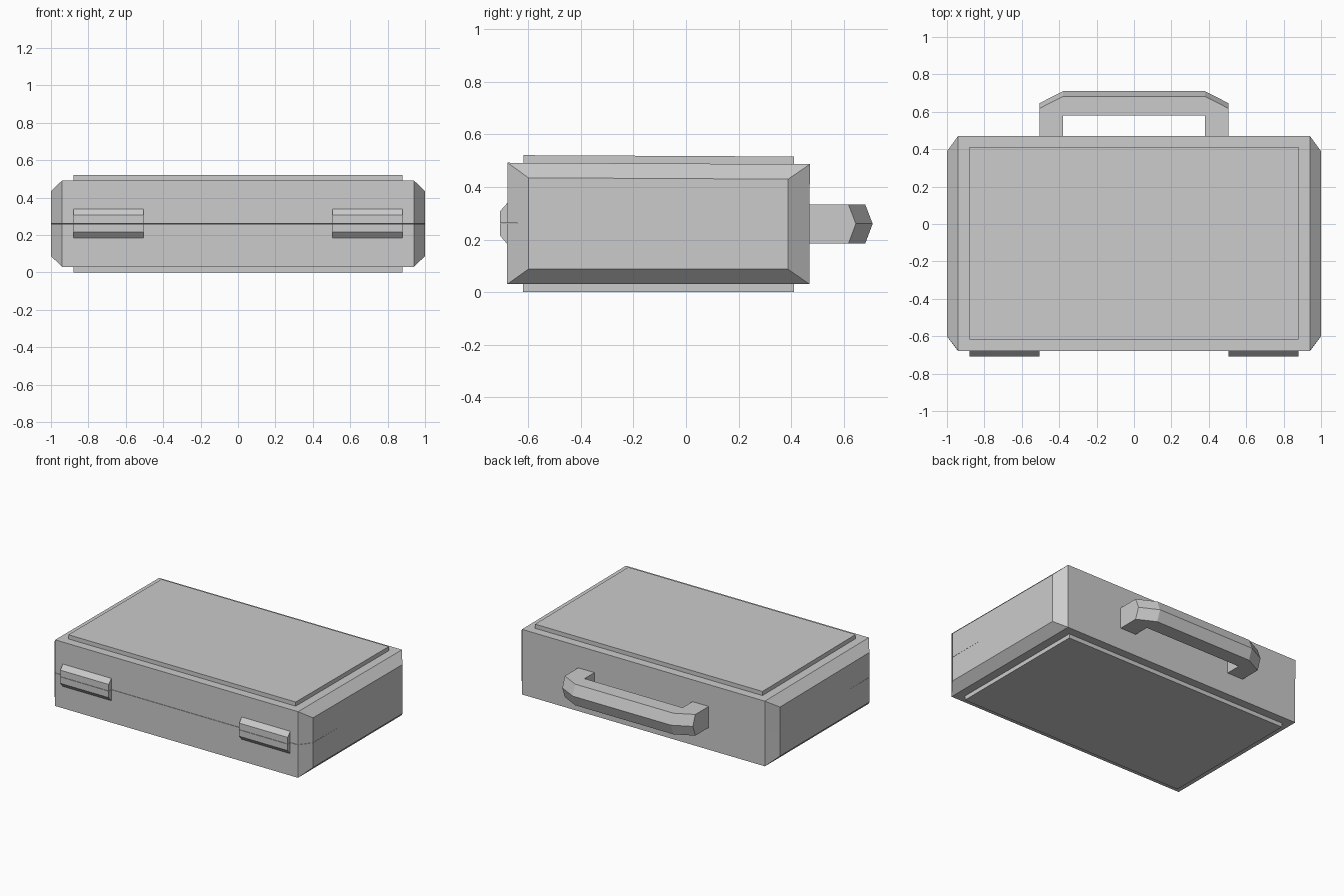
import bpy, bmesh
from mathutils import Matrix, Vector

cube = bpy.data.objects.get("Cube")
if cube:
    bpy.data.objects.remove(cube, do_unlink=True)

grey = bpy.data.materials.new("case grey")
grey.use_nodes = True
GREY = (0.6, 0.6, 0.6, 1)
grey.diffuse_color = GREY
grey.node_tree.nodes["Principled BSDF"].inputs["Base Color"].default_value = GREY

SEAM = 0.26
HINGE = Vector((0, -0.27, SEAM))
# The lid sits very slightly open towards the front
LID_TILT = Matrix.Translation(HINGE) @ Matrix.Rotation(-0.005, 4, 'X') @ Matrix.Translation(-HINGE)


def loft(name, rings, tilt=False):
    """Skin a row of matching closed rings and cap both ends."""
    bm = bmesh.new()
    loops = [[bm.verts.new(p) for p in ring] for ring in rings]
    for a, b in zip(loops, loops[1:]):
        for i in range(len(a)):
            j = (i + 1) % len(a)
            bm.faces.new((a[i], a[j], b[j], b[i]))
    bm.faces.new(loops[0])
    bm.faces.new(loops[-1])
    bmesh.ops.recalc_face_normals(bm, faces=bm.faces)
    if tilt:
        bm.transform(LID_TILT)
    mesh = bpy.data.meshes.new(name)
    bm.to_mesh(mesh)
    bm.free()
    mesh.materials.append(grey)
    obj = bpy.data.objects.new(name, mesh)
    bpy.context.collection.objects.link(obj)
    return obj


def side_rect(x, y0, y1, z0, z1):
    return [(x, y0, z0), (x, y1, z0), (x, y1, z1), (x, y0, z1)]


# Each half is the same profile, flipped about the seam
for half, sign in (("base", -1), ("lid", 1)):
    tilt = sign > 0

    def height(h):
        return SEAM + sign * h

    # Shell with chamfered ends
    wide = (-0.68, 0.47, SEAM, height(0.23))
    narrow = (-0.60, 0.388, SEAM, height(0.173))
    loft(half + "_shell", [side_rect(-1, *narrow), side_rect(-0.94, *wide),
                           side_rect(0.94, *wide), side_rect(1, *narrow)], tilt)

    # Raised panel
    panel = (-0.62, 0.41, height(0.22), height(0.259))
    loft(half + "_panel", [side_rect(-0.88, *panel), side_rect(0.88, *panel)], tilt)

    # Bevelled latch halves
    section = [(-0.67, SEAM), (-0.708, SEAM), (-0.708, height(0.045)),
               (-0.68, height(0.077)), (-0.67, height(0.077))]
    for side, x0, x1 in (("right", -0.88, -0.505), ("left", 0.505, 0.88)):
        loft(f"{half}_latch_{side}", [[(x, y, z) for y, z in section] for x in (x0, x1)], tilt)


# Carrying handle, ridged along its outer edge
def handle_ring(z, ridge):
    half = [(0.38, 0.46), (0.505, 0.46), (0.505, 0.618 + ridge), (0.38, 0.682 + ridge)]
    inner = (0.38, 0.58)
    right = [inner] + half
    left = [(-x, y) for x, y in reversed(right)]
    return [(x, y, z) for x, y in right + left]


loft("handle", [handle_ring(0.185, 0), handle_ring(SEAM, 0.028), handle_ring(0.333, 0)])
